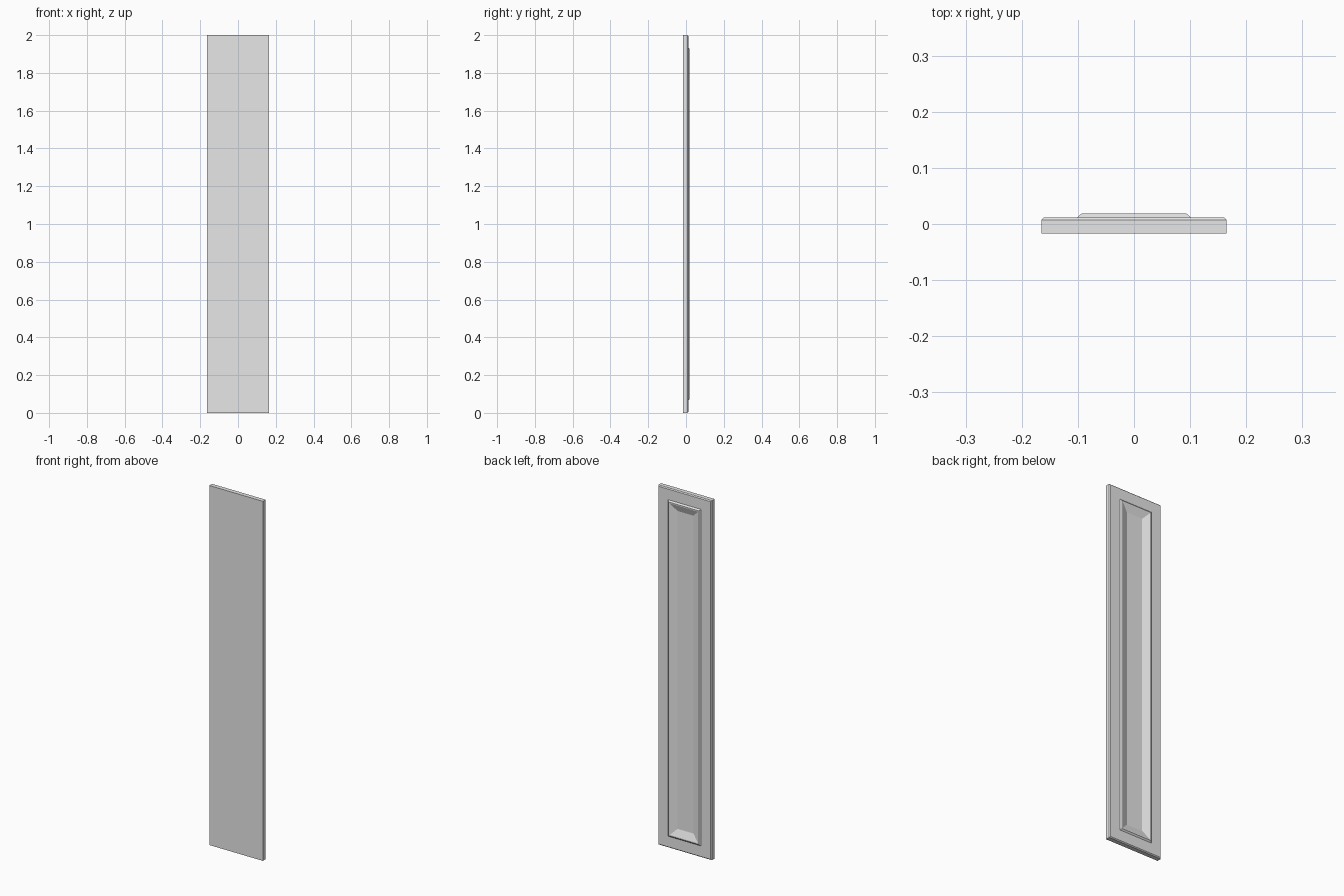
import bpy
import bmesh

cube = bpy.data.objects.get("Cube")
if cube:
    bpy.data.objects.remove(cube, do_unlink=True)

HALF_WIDTH, HEIGHT = 0.165, 2.0

# Plain grey paint
paint = bpy.data.materials.new("light_grey")
paint.use_nodes = True
paint.diffuse_color = (0.8, 0.8, 0.8, 1)
paint.node_tree.nodes["Principled BSDF"].inputs["Base Color"].default_value = (0.8, 0.8, 0.8, 1)

# Section from the flat front, round the edge, over the moulding, to the sunk panel:
# (distance in from the outer edge, y)
section = [
    (0.0, -0.017),    # flat front
    (0.0, 0.007),     # outer side
    (0.005, 0.012),   # edge chamfer
    (0.064, 0.012),   # flat frame
    (0.072, 0.019),   # moulding, outer slope
    (0.078, 0.019),   # moulding crest
    (0.116, 0.004),   # slope down to the panel
]

bm = bmesh.new()


def rectangle(inset, y):
    x, low, high = HALF_WIDTH - inset, inset, HEIGHT - inset
    return [bm.verts.new((px, y, pz))
            for px, pz in ((-x, low), (x, low), (x, high), (-x, high))]


# Bridge the nested rectangles, then close the front and the panel floor
loops = [rectangle(*point) for point in section]
for a, b in zip(loops, loops[1:]):
    for i in range(4):
        j = (i + 1) % 4
        bm.faces.new((a[i], a[j], b[j], b[i]))
bm.faces.new(loops[0])
bm.faces.new(loops[-1])
bmesh.ops.recalc_face_normals(bm, faces=bm.faces)

mesh = bpy.data.meshes.new("door_panel")
bm.to_mesh(mesh)
bm.free()
mesh.materials.append(paint)
door = bpy.data.objects.new("door_panel", mesh)
bpy.context.collection.objects.link(door)
